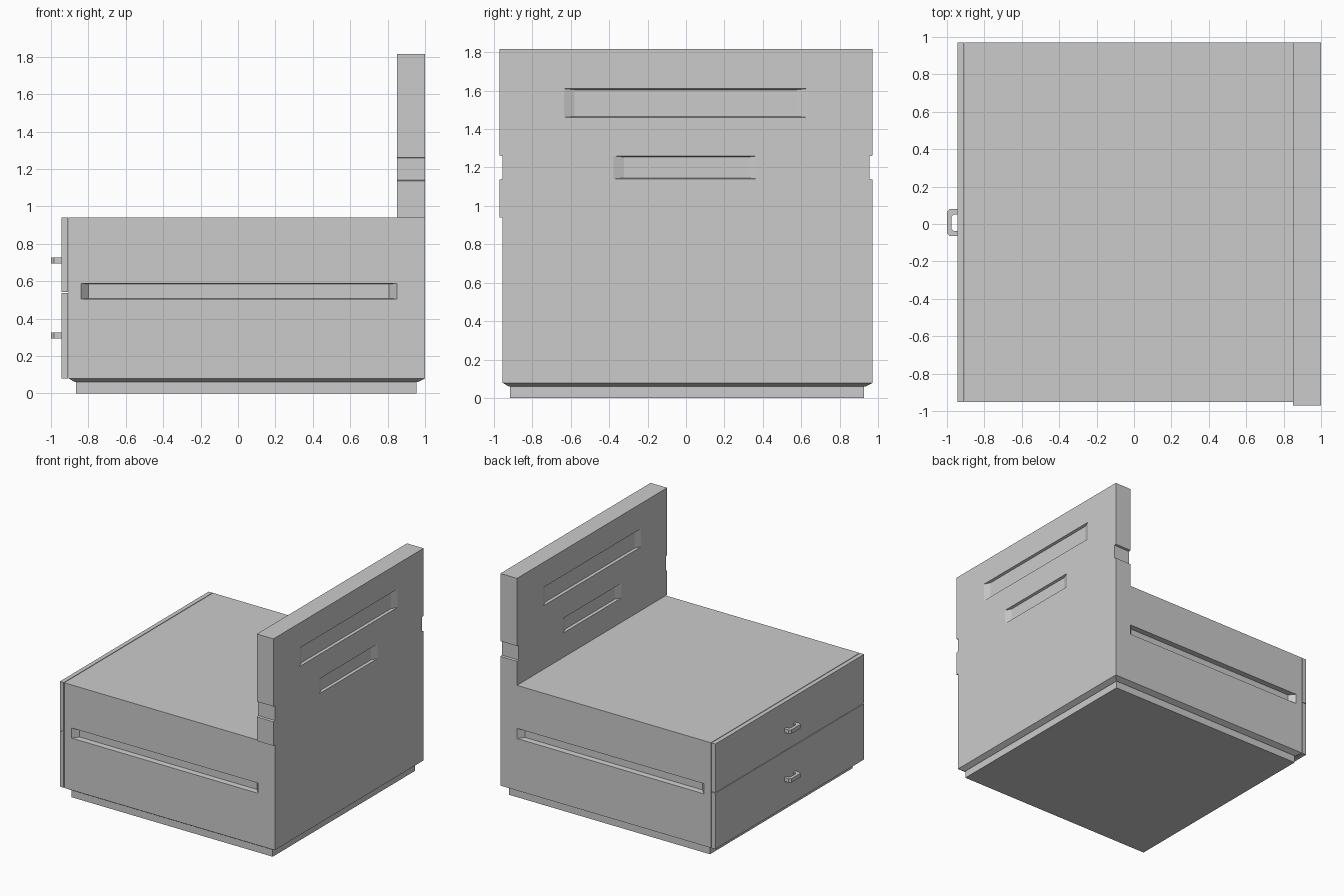
import bpy
import bmesh
from mathutils import Vector

if "Cube" in bpy.data.objects:
    bpy.data.objects.remove(bpy.data.objects["Cube"])


def mesh_object(name, bm):
    bmesh.ops.recalc_face_normals(bm, faces=bm.faces[:])
    me = bpy.data.meshes.new(name)
    bm.to_mesh(me)
    bm.free()
    ob = bpy.data.objects.new(name, me)
    bpy.context.collection.objects.link(ob)
    return ob


def loft(name, axis, p0, r0, p1, r1):
    """Block between two rectangles (u0, u1, v0, v1) lying across an axis."""
    bm = bmesh.new()
    rings = []
    for p, (u0, u1, v0, v1) in ((p0, r0), (p1, r1)):
        ring = []
        for u, v in ((u0, v0), (u1, v0), (u1, v1), (u0, v1)):
            co = [u, v]
            co.insert(axis, p)
            ring.append(bm.verts.new(co))
        rings.append(ring)
        bm.faces.new(ring)
    a, b = rings
    for i in range(4):
        j = (i + 1) % 4
        bm.faces.new((a[i], a[j], b[j], b[i]))
    return mesh_object(name, bm)


def box(name, x0, x1, y0, y1, z0, z1):
    return loft(name, 2, z0, (x0, x1, y0, y1), z1, (x0, x1, y0, y1))


def recess(ob, axis, surface, inward, depth, rect, du, dv):
    """Cut a shallow tapered pocket; the taper runs on outside the surface."""
    def grow(k):
        u0, u1, v0, v1 = rect
        return (u0 - du * k, u1 + du * k, v0 - dv * k, v1 + dv * k)
    cutter = loft("cutter", axis, surface - inward * depth * 0.5, grow(0.5),
                  surface + inward * depth, grow(-1))
    cutter.hide_render = True
    mod = ob.modifiers.new("recess", 'BOOLEAN')
    mod.operation = 'DIFFERENCE'
    mod.solver = 'EXACT'
    mod.object = cutter
    bpy.context.view_layer.objects.active = ob
    bpy.ops.object.modifier_apply(modifier=mod.name)
    bpy.data.objects.remove(cutter)


Y0, Y1 = -0.953, 0.97
ZB, ZT = 0.08, 0.94

# Plinth with the sloped underside of the cabinet
box("plinth", -0.865, 0.955, -0.915, 0.925, 0, 0.065)
loft("sloped_underside", 2, 0.06, (-0.87, 0.96, -0.92, 0.93),
     ZB, (-0.905, 1.0, Y0, Y1))

# Cabinet body with a long grip slot in each side
body = box("cabinet_body", -0.905, 1.0, Y0, Y1, ZB, ZT)
for surface, inward in ((Y0, 1), (Y1, -1)):
    recess(body, 1, surface, inward, 0.045, (-0.84, 0.85, 0.505, 0.588), 0.042, 0.003)

# Tall panel with two pockets on each face and a notch at each end
panel = box("tall_panel", 0.85, 1.0, -0.97, 0.97, ZT, 1.815)
for surface, inward in ((0.85, 1), (1.0, -1)):
    for rect in ((-0.635, 0.632, 1.46, 1.61), (-0.378, 0.374, 1.14, 1.26)):
        recess(panel, 0, surface, inward, 0.02, rect, 0.055, -0.0 + 0.006)
for surface, inward in ((-0.97, 1), (0.97, -1)):
    recess(panel, 1, surface, inward, 0.017, (0.8, 1.05, 1.137, 1.262), 0, 0.004)

# Two drawer fronts, each with a bent bar handle
half_outer = [(-0.94, 0.072), (-0.985, 0.072), (-1.0, 0.057)]
half_inner = [(-0.94, 0.045), (-0.962, 0.045), (-0.975, 0.032)]


def mirrored(points):
    return points + [(x, -y) for x, y in reversed(points)]


for label, z0, z1, hz in (("lower", ZB, 0.537, 0.31), ("upper", 0.542, ZT, 0.71)):
    box(label + "_drawer_front", -0.945, -0.91, Y0, Y1, z0, z1)
    bm = bmesh.new()
    outer, inner = [[bm.verts.new((x, y + 0.007, hz - 0.016)) for x, y in mirrored(h)]
                    for h in (half_outer, half_inner)]
    strip = [bm.faces.new((outer[i], outer[i + 1], inner[i + 1], inner[i]))
             for i in range(len(outer) - 1)]
    new = bmesh.ops.extrude_face_region(bm, geom=strip, use_keep_orig=True)["geom"]
    bmesh.ops.translate(bm, vec=Vector((0, 0, 0.032)),
                        verts=[g for g in new if isinstance(g, bmesh.types.BMVert)])
    mesh_object(label + "_handle", bm)
